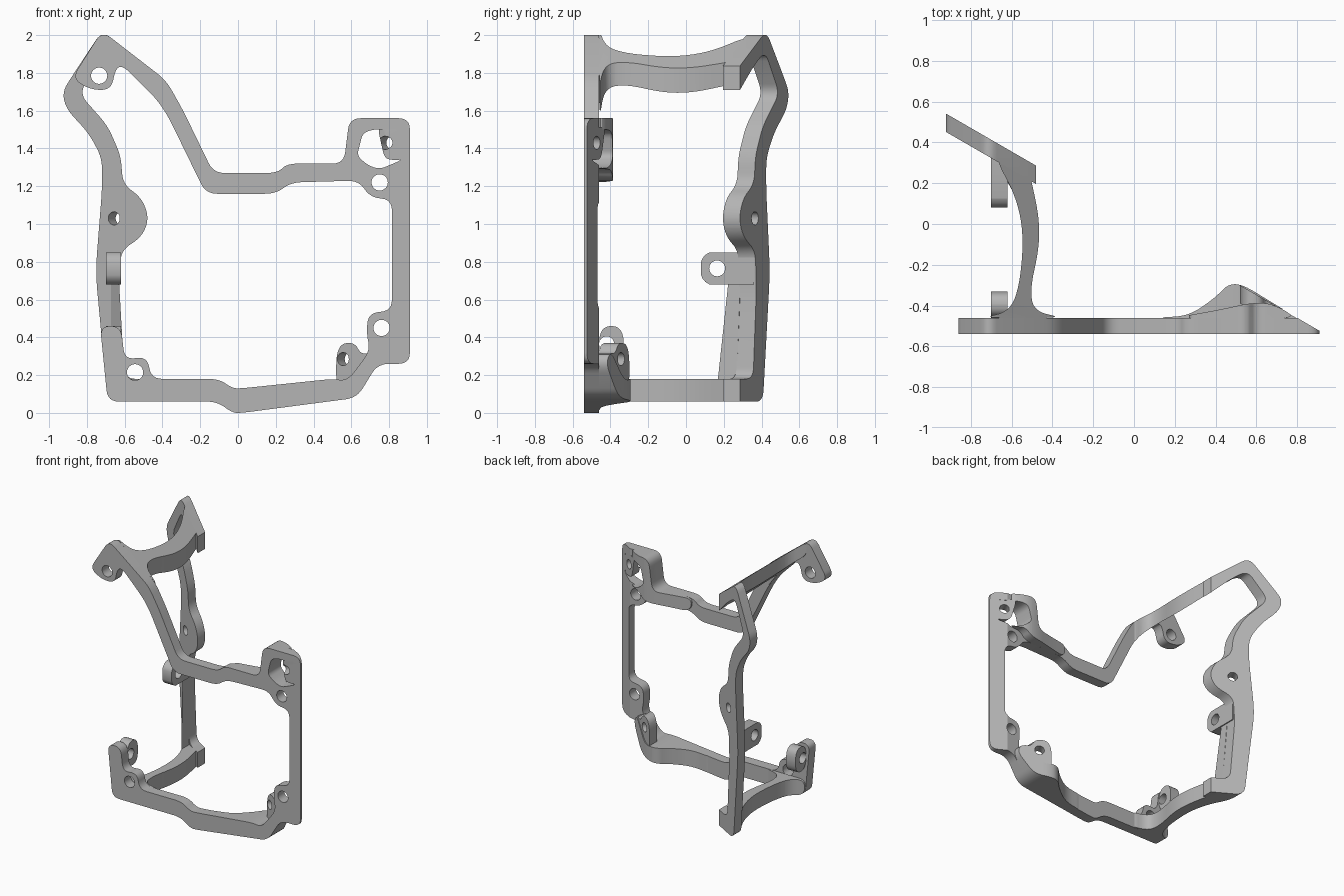
import bpy
import bmesh
from math import radians
from mathutils import Matrix, Vector

if "Cube" in bpy.data.objects:
    bpy.data.objects.remove(bpy.data.objects["Cube"])

metal = bpy.data.materials.new("plain_grey")
metal.use_nodes = True
GREY = (0.46, 0.46, 0.46, 1)
metal.diffuse_color = GREY
metal.node_tree.nodes["Principled BSDF"].inputs["Base Color"].default_value = GREY


# ---- helpers (profile points are in hundredths of a unit) ----
def rounded(points, radius, steps=6):
    """Round every corner of a closed outline."""
    corners = [Vector(p) / 100 for p in points]
    result = []
    for i, corner in enumerate(corners):
        before = corners[i - 1] - corner
        after = corners[(i + 1) % len(corners)] - corner
        start = corner + before.normalized() * min(radius, before.length * 0.49)
        end = corner + after.normalized() * min(radius, after.length * 0.49)
        for k in range(steps + 1):
            t = k / steps
            result.append(start * (1 - t) ** 2 + corner * 2 * t * (1 - t) + end * t ** 2)
    return result


def prism(name, points, axis, low, high, radius=0.06):
    """Extrude an outline along one axis."""
    place = {
        "x": lambda p, d: (d, p.x, p.y),
        "y": lambda p, d: (p.x, d, p.y),
        "z": lambda p, d: (p.x, p.y, d),
    }[axis]
    outline = rounded(points, radius) if radius else [Vector(p) / 100 for p in points]
    bm = bmesh.new()
    bottom = bm.faces.new([bm.verts.new(place(p, low)) for p in outline])
    extruded = bmesh.ops.extrude_face_region(bm, geom=[bottom])["geom"]
    shift = Vector(place(Vector((0, 0)), high - low))
    bmesh.ops.translate(bm, vec=shift, verts=[g for g in extruded if isinstance(g, bmesh.types.BMVert)])
    bmesh.ops.recalc_face_normals(bm, faces=bm.faces)
    return add_object(name, bm)


def add_object(name, bm):
    mesh = bpy.data.meshes.new(name)
    bm.to_mesh(mesh)
    bm.free()
    mesh.materials.append(metal)
    obj = bpy.data.objects.new(name, mesh)
    bpy.context.collection.objects.link(obj)
    return obj


def combine(obj, tool, operation):
    """Apply a boolean and discard the cutter."""
    mod = obj.modifiers.new("cut", "BOOLEAN")
    mod.object, mod.operation, mod.solver = tool, operation, "EXACT"
    graph = bpy.context.evaluated_depsgraph_get()
    mesh = bpy.data.meshes.new_from_object(obj.evaluated_get(graph))
    obj.modifiers.clear()
    obj.data = mesh
    bpy.data.objects.remove(tool)


def drill(obj, center, direction, radius):
    bm = bmesh.new()
    turn = Vector(direction).to_track_quat("Z", "Y").to_matrix().to_4x4()
    bmesh.ops.create_cone(bm, cap_ends=True, segments=32, radius1=radius, radius2=radius,
                          depth=0.5, matrix=Matrix.Translation(center) @ turn)
    combine(obj, add_object("drill_cutter", bm), "DIFFERENCE")


def plan_part(name, profile, plan, radius=0.06, plan_radius=0.0):
    """A front profile limited to a plan outline."""
    obj = prism(name, profile, "y", -0.8, 0.8, radius)
    combine(obj, prism("plan_cutter", plan, "z", -0.2, 2.3, plan_radius), "INTERSECT")
    return obj


SLANT = (0.5, 0.866, 0)
BACK = (0, 1, 0)
SIDE = (1, 0, 0)

# ---- shared edges of the front frame ----
arm_outer = [(-72, 202.3), (-38, 176), (-29, 160), (-13, 127)]
arm_inner = [(-17, 116), (-37, 157), (-43, 166), (-61, 184)]
step_outer = [(26, 132), (56, 132), (59, 156), (91, 156)]
corner_outer = [(74, 26), (63, 8), (2, 0)]
corner_inner = [(2, 13), (50, 18), (58, 17), (70, 33)]
window = [(63, 136), (66, 148), (71, 150), (87, 150), (87, 134), (75, 129), (69, 131)]

# ---- front frame ----
outline = arm_outer + [(21, 127)] + step_outer + [(91, 26)] + corner_outer
outline += [(-3, 0), (-11, 6), (-69, 6), (-73, 46), (-62, 46), (-60, 28), (-48, 30), (-46, 18)]
outline += [(-10, 18), (-3, 13)] + corner_inner
outline += [(68, 42), (69, 53), (81.5, 54), (81.5, 113), (70, 114), (64, 123), (28, 122), (20, 116)]
outline += arm_inner + [(-65, 182), (-67, 171), (-78, 171), (-88, 177)]
front_frame = plan_part("front_frame", outline,
                        [(-95, -54), (92, -54), (92, -53), (80, -46), (-95, -46)])
combine(front_frame, prism("window_cutter", window, "y", -0.8, 0, 0.03), "DIFFERENCE")
for x, z in [(-0.735, 1.785), (-0.545, 0.215), (0.76, 0.45), (0.75, 1.22)]:
    drill(front_frame, (x, -0.5, z), BACK, 0.043)

# ---- thickened right corners behind the frame ----
plan_part("lower_corner", corner_outer + corner_inner,
          [(10, -46), (27, -45), (40, -36), (46, -29.5), (53, -29.5), (80, -46)], plan_radius=0.07)
upper_corner = plan_part("upper_corner",
                         step_outer + [(91, 133), (75, 129), (68, 129), (63, 123), (28, 122)],
                         [(20, -46), (42, -42), (58, -38.5), (68, -39), (80, -46)], plan_radius=0.07)
combine(upper_corner, prism("window_cutter", window, "y", -0.8, 0, 0.03), "DIFFERENCE")

# ---- slanted ears with screw holes ----
ear_plan = [(91, -52.7), (52, -30), (52, -39), (78, -54), (91, -54)]
lower_ear = plan_part("lower_ear", [(52, 14), (52, 31), (55, 37), (62, 37), (65, 31), (71, 32), (60, 14)], ear_plan)
drill(lower_ear, (0.58, -0.37, 0.285), SLANT, 0.035)
upper_ear = plan_part("upper_ear", [(74, 151), (77, 137), (79, 134), (88, 134), (88, 151)], ear_plan, 0.03)
for part in (upper_ear, upper_corner):
    drill(part, (0.80, -0.50, 1.43), SLANT, 0.035)

# ---- slanted rear plate ----
rear = arm_outer[:3] + arm_inner[1:] + [(-71, 191.5), (-84, 169), (-69, 152), (-62, 136), (-61, 121)]
rear += [(-51, 114), (-47, 103), (-51, 93), (-62, 86), (-63, 66), (-60, 18), (-43, 18), (-43, 6), (-69, 6)]
rear += [(-75, 70), (-75, 80), (-72, 118), (-72, 135), (-79, 148), (-91, 161), (-93, 170), (-88, 178)]
rear_plate = plan_part("rear_plate", rear, [(-93, 54.6), (-48, 28.6), (-48, 19.6), (-93, 45.6)])
drill(rear_plate, (-0.635, 0.335, 1.03), SLANT, 0.035)

# ---- curved bridges joining front and rear ----
arc_plan = [(-75, -46), (-61, -43), (-56, -30), (-54, -5), (-58, 14), (-68, 32), (-64, 35),
            (-52, 28), (-50, 20), (-46.5, 3), (-46.5, -12), (-51, -32), (-49, -43), (-34, -46)]
plan_part("top_bridge", arm_outer[:3] + arm_inner[1:] + [(-71, 191.5)], arc_plan, plan_radius=0.12)
plan_part("bottom_bridge", [(-69, 6), (-20, 6), (-20, 18), (-70, 18)], arc_plan, plan_radius=0.12)
plan_part("rear_gusset", [(-75, 70), (-63, 70), (-60, 17), (-72, 17)],
          [(-68, 32), (-54, 23), (-55, 0), (-58, 13)], radius=0.0)

# ---- side lugs with cross holes ----
rear_lug = prism("rear_lug", [(8, 68), (36, 68), (36, 85), (8, 85)], "x", -0.70, -0.62, 0.0)
combine(rear_lug, prism("round_cutter", [(7.5, 67), (60, 67), (60, 86), (7.5, 86)], "x", -0.8, -0.5, 0.11),
        "INTERSECT")
drill(rear_lug, (-0.66, 0.165, 0.765), SIDE, 0.042)
front_lug = prism("front_lug", [(-46, 27), (-33, 27), (-33, 46), (-46, 46)], "x", -0.70, -0.62, 0.09)
drill(front_lug, (-0.66, -0.42, 0.365), SIDE, 0.04)

# ---- smooth curved walls, keep hard edges ----
bpy.ops.object.select_all(action="DESELECT")
for obj in bpy.context.collection.objects:
    if obj.type == "MESH" and obj.data.materials and obj.data.materials[0] == metal:
        obj.select_set(True)
        bpy.context.view_layer.objects.active = obj
bpy.ops.object.shade_smooth_by_angle(angle=radians(30))
